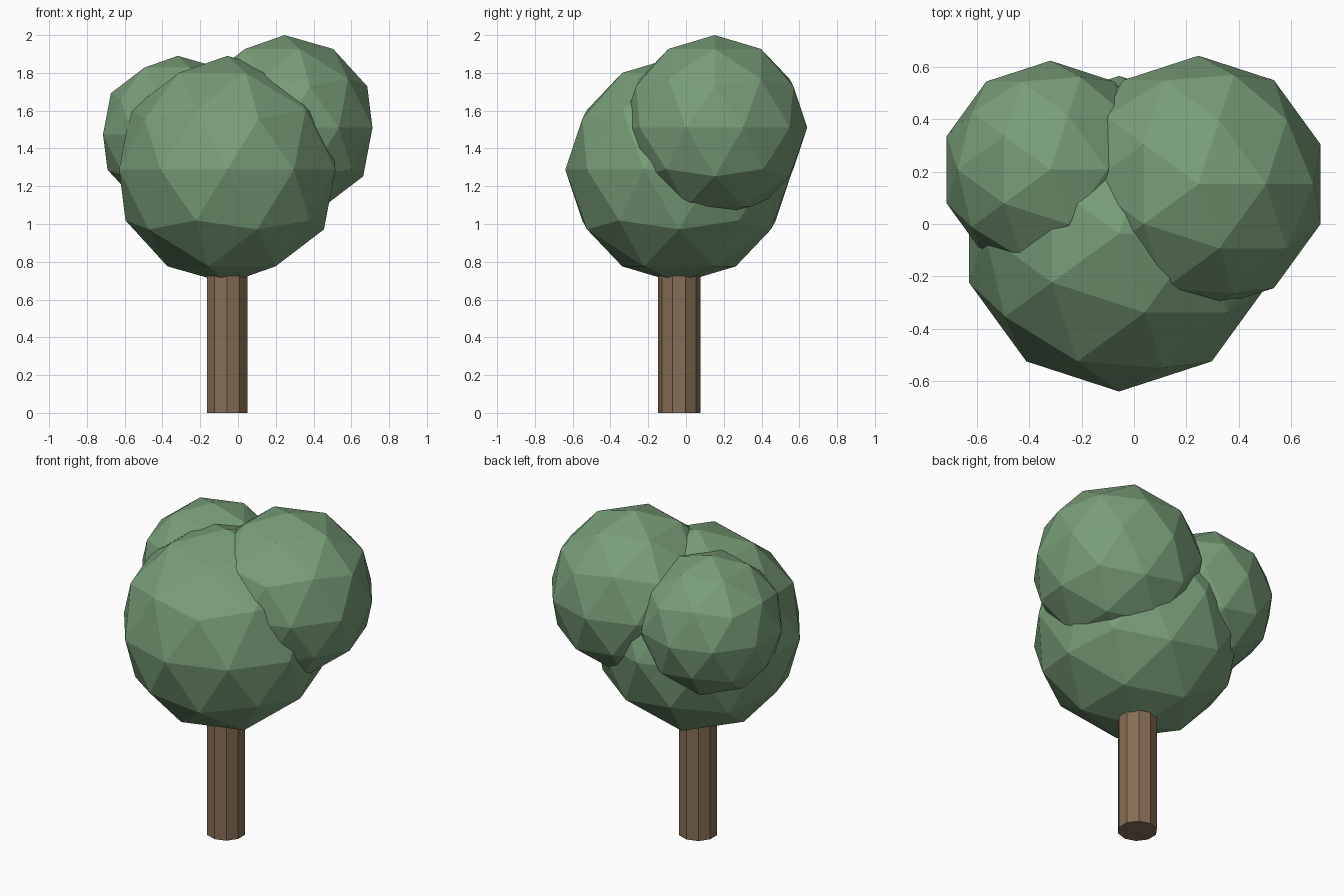
import bpy

if "Cube" in bpy.data.objects:
    bpy.data.objects.remove(bpy.data.objects["Cube"])


def material(name, rgb):
    mat = bpy.data.materials.new(name)
    mat.diffuse_color = (*rgb, 1.0)
    mat.use_nodes = True
    mat.node_tree.nodes["Principled BSDF"].inputs["Base Color"].default_value = mat.diffuse_color
    return mat


def finish(name, mat):
    obj = bpy.context.object
    obj.name = name
    obj.data.materials.append(mat)
    return obj


bark = material("bark", (0.24, 0.155, 0.09))
leaves = material("leaves", (0.19, 0.34, 0.19))

# Trunk: straight ten-sided post running up into the main crown
TRUNK_X, TRUNK_Y, TRUNK_H = -0.057, -0.037, 0.95
bpy.ops.mesh.primitive_cylinder_add(
    vertices=10, radius=0.1125, depth=TRUNK_H,
    location=(TRUNK_X, TRUNK_Y, TRUNK_H / 2))
finish("trunk", bark)

# Crown: three overlapping faceted balls of foliage
for name, radius, centre in (
    ("crown_main", 0.602, (TRUNK_X, TRUNK_Y, 1.288)),
    ("crown_right", 0.490, (0.246, 0.152, 1.510)),
    ("crown_left", 0.416, (-0.319, 0.207, 1.474)),
):
    bpy.ops.mesh.primitive_ico_sphere_add(
        subdivisions=2, radius=radius, location=centre)
    finish(name, leaves)
